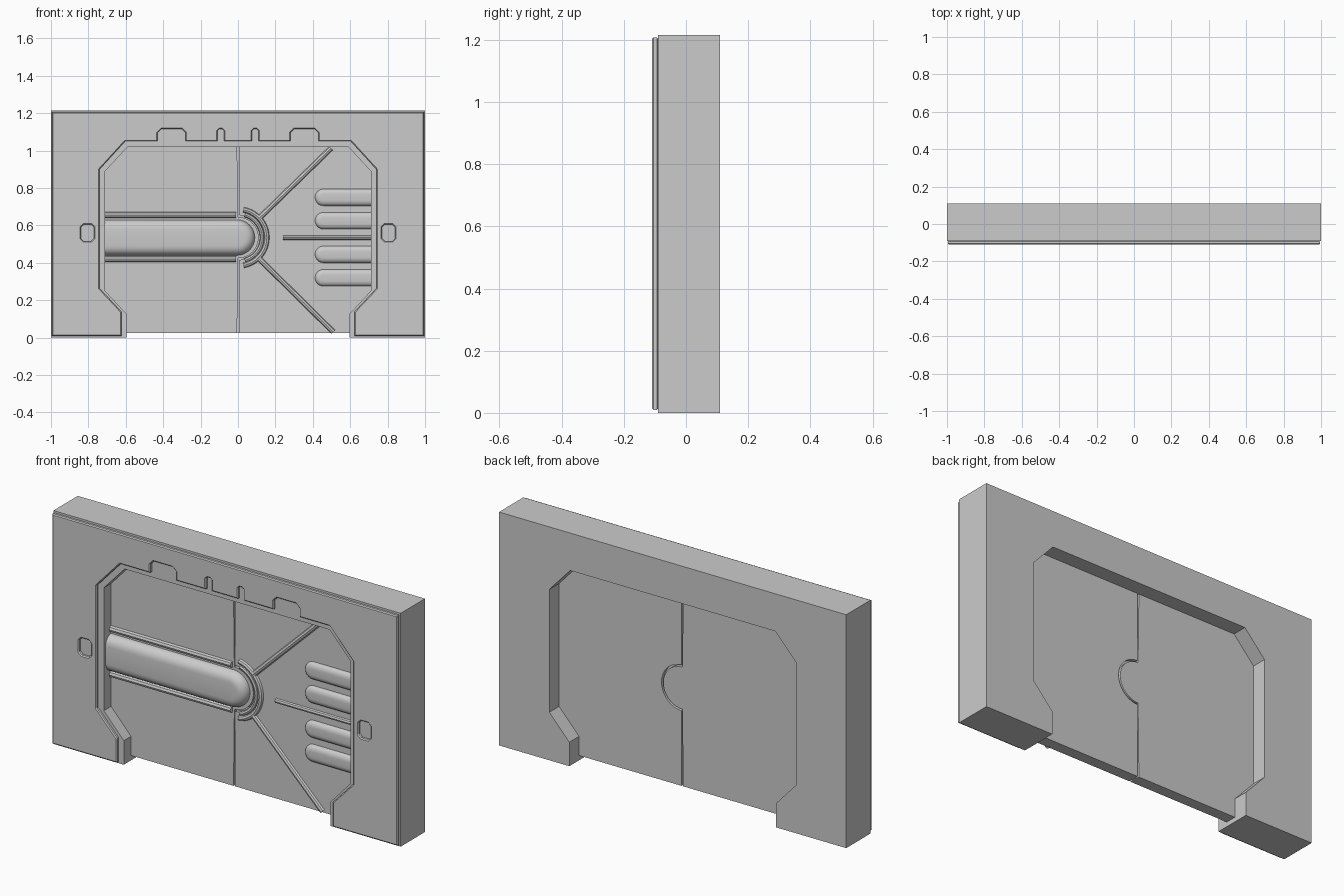
import bpy, bmesh
from math import sin, cos, pi, radians, sqrt

if "Cube" in bpy.data.objects:
    bpy.data.objects.remove(bpy.data.objects["Cube"])

ZC = 0.535          # height of the latch centre
DOOR_F, DOOR_B = -0.03, 0.03


def to_mesh(obj, angle=35):
    bpy.ops.object.select_all(action='DESELECT')
    obj.select_set(True)
    bpy.context.view_layer.objects.active = obj
    if obj.type == 'CURVE':
        bpy.ops.object.convert(target='MESH')
        obj = bpy.context.object
        bm = bmesh.new()
        bm.from_mesh(obj.data)
        bmesh.ops.remove_doubles(bm, verts=bm.verts, dist=0.0002)
        bmesh.ops.dissolve_limit(bm, angle_limit=0.01, verts=bm.verts, edges=bm.edges)
        bmesh.ops.recalc_face_normals(bm, faces=bm.faces)
        bm.to_mesh(obj.data)
        bm.free()
    bpy.ops.object.shade_smooth_by_angle(angle=radians(angle))
    return obj


def new_curve(name, dims, paths, cyclic):
    cu = bpy.data.curves.new(name, 'CURVE')
    cu.dimensions = dims
    for pts in paths:
        sp = cu.splines.new('POLY')
        sp.points.add(len(pts) - 1)
        for p, (x, z) in zip(sp.points, pts):
            p.co = (x, z, 0, 1)
        sp.use_cyclic_u = cyclic
    obj = bpy.data.objects.new(name, cu)
    obj.rotation_euler.x = pi / 2
    bpy.context.collection.objects.link(obj)
    return obj


def slab(name, outlines, y0, y1, bevel=0.0):
    """Front-view outlines (first outer, others holes) extruded from y0 to y1."""
    obj = new_curve(name, '2D', outlines, True)
    cu = obj.data
    cu.fill_mode = 'BOTH'
    cu.extrude = (y1 - y0) / 2 - bevel
    cu.bevel_depth, cu.bevel_resolution, cu.offset = bevel, 0, -bevel
    obj.location.y = (y0 + y1) / 2
    return to_mesh(obj, 25)


def ridge(name, pts, r, y=DOOR_F):
    """Rounded bar half sunk into the door face."""
    obj = new_curve(name, '3D', [pts], False)
    cu = obj.data
    cu.bevel_depth, cu.bevel_resolution, cu.use_fill_caps = r, 2, True
    obj.location.y = y
    return to_mesh(obj)


def arc(r, a0, a1, n=20, cx=0.0):
    return [(cx + r * cos(radians(a0 + (a1 - a0) * i / n)),
             ZC + r * sin(radians(a0 + (a1 - a0) * i / n))) for i in range(n + 1)]


def dome(name, x_flat, x_c, z, r, height, edge):
    """Half capsule pad with a rounded rim, its flat end against the frame."""
    s = 1 if x_c > x_flat else -1
    bm = bmesh.new()
    rings = []
    for k in range(7):
        t = k / 6 * pi / 2
        rr, y = r - edge * (1 - cos(t)), DOOR_F - height * sin(t)
        pts = [(x_flat, z - rr)]
        pts += [(x_c + s * rr * cos(a), z + rr * sin(a))
                for a in [-pi / 2 + pi * i / 16 for i in range(17)]]
        pts += [(x_flat, z + rr)]
        rings.append([bm.verts.new((px, y, pz)) for px, pz in pts])
    n = len(rings[0])
    for a, b in zip(rings, rings[1:]):
        for i in range(n):
            bm.faces.new((a[i], a[(i + 1) % n], b[(i + 1) % n], b[i]))
    bm.faces.new(rings[-1])
    bm.faces.new(rings[0])
    bmesh.ops.recalc_face_normals(bm, faces=bm.faces)
    me = bpy.data.meshes.new(name)
    bm.to_mesh(me)
    bm.free()
    obj = bpy.data.objects.new(name, me)
    bpy.context.collection.objects.link(obj)
    return to_mesh(obj)


def mirror(pts):
    return [(-x, z) for x, z in reversed(pts)]


# Wall body with the doorway cut through it
side = [(0.595, 0), (0.595, 0.125), (0.71, 0.25), (0.71, 0.89), (0.59, 1.02)]
body = [(-1, 0), (-1, 1.215), (1, 1.215), (1, 0)] + side + mirror(side)
slab("wall_frame", [body], -0.09, 0.11)

# Front plate: wider opening, top notches and side slots
def notch(x0, x1, z, c):
    return [(x1, 1.05), (x1, z - c), (x1 - c, z), (x0 + c, z), (x0, z - c), (x0, 1.05)]

half = [(0.622, 0.01), (0.622, 0.137), (0.74, 0.263), (0.74, 0.9), (0.603, 1.05)]
half += notch(0.28, 0.43, 1.115, 0.02) + notch(0.075, 0.11, 1.115, 0.01)
plate = [(-0.994, 0.01), (-0.994, 1.207), (0.994, 1.207), (0.994, 0.01)] + half + mirror(half)
slot = [(0.77, 0.53), (0.785, 0.515), (0.825, 0.515), (0.84, 0.53),
        (0.84, 0.59), (0.825, 0.605), (0.785, 0.605), (0.77, 0.59)]
slab("front_plate", [plate, slot, mirror(slot)], -0.11, -0.089, 0.005)

# Door leaves meeting at a round latch
door = [(0.595, 0.025)] + side[1:]
g = 0.005
rt, rc = 0.11, 0.12
left = [(-g, 0.025)] + arc(rt, -90, 90) + [(-g, 1.02)] + mirror(door)
right = [(g, 0.025)] + door + [(g, 1.02)] + arc(rc, 87.6, -87.6)
slab("left_door", [left], DOOR_F, DOOR_B)
slab("right_door", [right], DOOR_F, DOOR_B)

# Backing strips that close the seam
seam = [(-0.006, 0.025), (0.006, 0.025)] + arc(0.121, -87, 87) + [(0.006, 1.02), (-0.006, 1.02)]
slab("seam_filler", [seam], -0.012, 0.012)

# Locking bar and its rails on the left door
dome("locking_bar", -0.71, -0.005, ZC, 0.095, 0.045, 0.05)
for nm, z in (("upper", 0.655), ("lower", 0.42)):
    ridge("rail_" + nm, [(-0.71, z), (-0.012, z)], 0.016)

# Curved collars around the latch
ridge("latch_collar_inner", arc(0.126, -75, 75, cx=0.003), 0.012)
ridge("latch_collar_outer", arc(0.151, -80, 80, cx=0.003), 0.014)

# Ribs and pads on the right door
ridge("diagonal_rib_upper", [(0.115, 0.64), (0.497, 1.012)], 0.014)
ridge("diagonal_rib_lower", [(0.11, 0.425), (0.51, 0.03)], 0.014)
ridge("centre_rib", [(0.24, ZC), (0.71, ZC)], 0.012)
for i, z in enumerate((0.75, 0.625, 0.445, 0.32)):
    dome(f"grip_pad_{i + 1}", 0.71, 0.457, z, 0.045, 0.022, 0.03)
